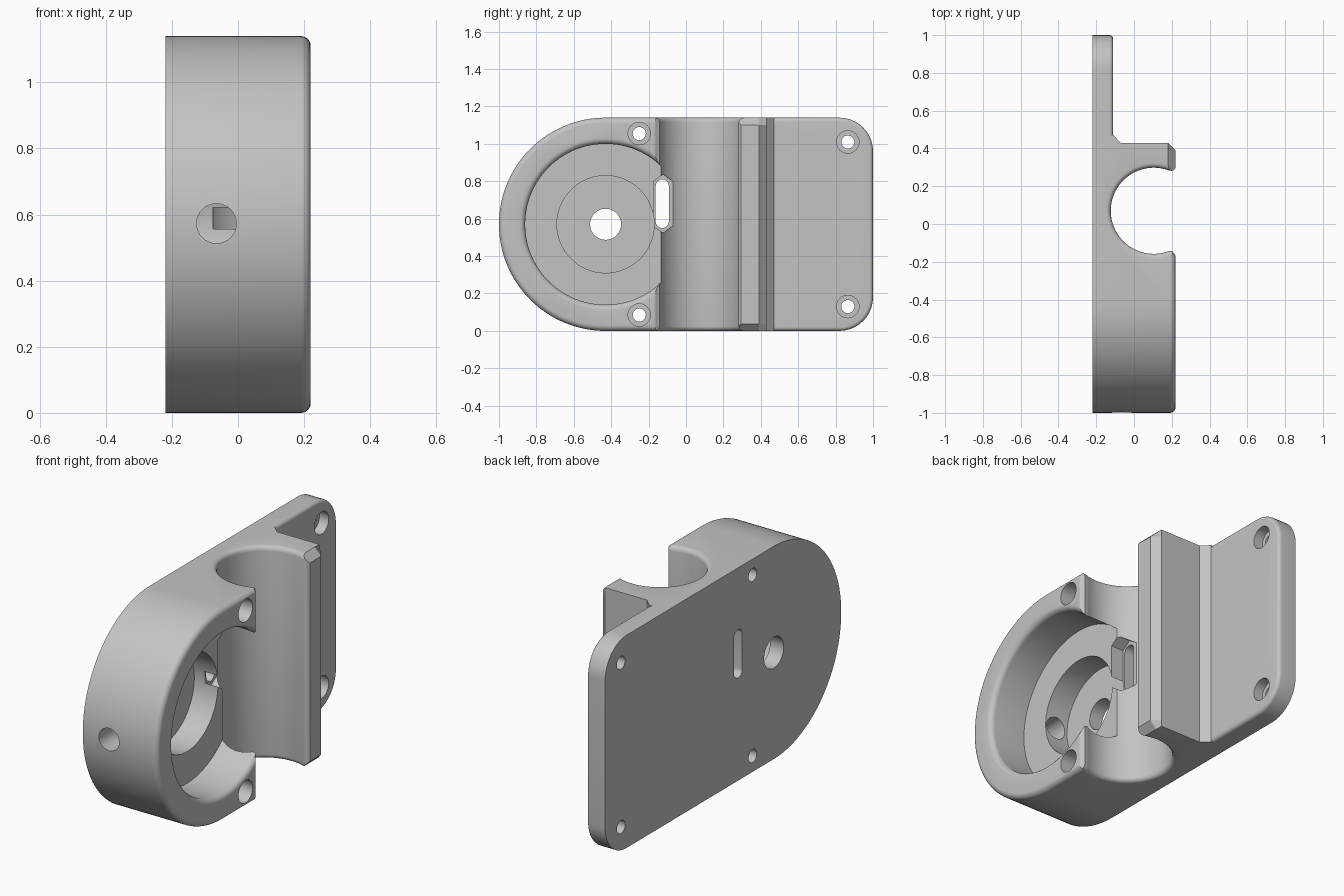
import bpy, bmesh, math
from math import sin, cos, pi

if "Cube" in bpy.data.objects:
    bpy.data.objects.remove(bpy.data.objects["Cube"])

H = 1.14            # overall height
MID = H / 2
BACK = -0.22        # rear face x
TOP = 0.22          # front face x

grey = bpy.data.materials.new("plain grey")
grey.diffuse_color = (0.55, 0.55, 0.55, 1)
grey.use_nodes = True
grey.node_tree.nodes["Principled BSDF"].inputs["Base Color"].default_value = grey.diffuse_color


def stack(name, loops):
    """Bridge equal-length point loops and cap both ends."""
    bm = bmesh.new()
    rows = [[bm.verts.new(p) for p in loop] for loop in loops]
    n = len(rows[0])
    for a, b in zip(rows, rows[1:]):
        for i in range(n):
            j = (i + 1) % n
            bm.faces.new((a[i], a[j], b[j], b[i]))
    bm.faces.new(rows[0][::-1])
    bm.faces.new(rows[-1])
    bmesh.ops.recalc_face_normals(bm, faces=bm.faces)
    mesh = bpy.data.meshes.new(name)
    bm.to_mesh(mesh)
    bm.free()
    ob = bpy.data.objects.new(name, mesh)
    bpy.context.collection.objects.link(ob)
    mesh.materials.append(grey)
    return ob


def lathe(name, y, z, profile, n=48):
    """Solid turned around an axis parallel to x; profile is (x, radius)."""
    return stack(name, [[(x, y + r * cos(2 * pi * i / n), z + r * sin(2 * pi * i / n))
                         for i in range(n)] for x, r in profile])


def combine(target, other, operation):
    mod = target.modifiers.new("combine", 'BOOLEAN')
    mod.operation = operation
    mod.solver = 'EXACT'
    mod.object = other
    bpy.context.view_layer.objects.active = target
    bpy.ops.object.modifier_apply(modifier=mod.name)
    bpy.data.objects.remove(other)


def arc(cy, cz, r, a0, a1, n):
    return [(cy + r * cos(math.radians(a0 + (a1 - a0) * i / n)),
             cz + r * sin(math.radians(a0 + (a1 - a0) * i / n))) for i in range(n + 1)]


def outline(end, corner, inset):
    """Half-round on the left, rounded corners on the right."""
    r = corner - inset
    return (arc(-0.43, MID, MID - inset, 90, 270, 64)
            + arc(end - corner, corner, r, -90, 0, 10)
            + arc(end - corner, H - corner, r, 0, 90, 10))


def rounded_slab(name, end, corner, top, fillet):
    steps = [(BACK, 0)] + [(top - fillet + fillet * sin(a), fillet * (1 - cos(a)))
                           for a in [i * pi / 12 for i in range(7)]]
    return stack(name, [[(x, y, z) for y, z in outline(end, corner, d)] for x, d in steps])


# Base plate and round housing
body = rounded_slab("mount_body", 1.0, 0.18, -0.11, 0.02)
combine(body, rounded_slab("housing", 0.0, 0.04, TOP, 0.03), 'UNION')

# Clamp arm with chamfered tip and ends
arm_profile = [(BACK, -0.04), (TOP, -0.04), (TOP, 0.39), (0.18, 0.43),
               (-0.07, 0.43), (-0.11, 0.47), (BACK, 0.47)]
arm = stack("clamp_arm", [[(min(x, lim), y, z) for x, y in arm_profile]
                          for z, lim in ((0, 0.181), (0.038, TOP), (H - 0.038, TOP), (H, 0.181))])
combine(body, arm, 'UNION')


# Tube trough, flared at both ends and along the lips
def trough_loop(z, grow):
    cx, cy, r = 0.105, 0.07, 0.228 + grow
    a = 70
    pts = arc(cx, cy, r, a, 360 - a, 60)
    x, y = pts[-1]
    low = [(x + 0.02, y + 0.002), (0.208, y - 0.008), (0.217, y - 0.018),
           (0.221, y - 0.032), (0.4, y - 0.032)]
    x, y = pts[0]
    high = [(0.4, y + 0.012), (0.221, y + 0.012), (0.21, y), (x + 0.015, y - 0.003)]
    return [(px, py, z) for px, py in pts + low + high]


f = 0.025
ends = [(f - f * sin(a), f * (1 - cos(a))) for a in [i * pi / 10 for i in range(6)]]
levels = [(-0.1, f)] + ends[::-1] + [(H - z, g) for z, g in ends] + [(H + 0.1, f)]
combine(body, stack("trough_cutter", [trough_loop(z, g) for z, g in levels]), 'DIFFERENCE')

# Stepped round recess with centre hole and rounded lip
lip = [(0.19 + 0.03 * sin(a), 0.43 + 0.03 * (1 - cos(a))) for a in [i * pi / 12 for i in range(7)]]
combine(body, lathe("recess_cutter", -0.43, MID,
                    [(-0.4, 0.083), (-0.14, 0.083), (-0.14, 0.26), (0.0, 0.26), (0.0, 0.43)]
                    + lip + [(0.4, 0.46)], 96), 'DIFFERENCE')

# Counterbored screw holes
for y, dz, step in ((-0.25, 0.085, -0.11), (0.865, 0.13, -0.165)):
    for z in (dz, H - dz):
        combine(body, lathe("screw_cutter", y, z, [(-0.4, 0.035), (step, 0.035),
                                                   (step, 0.06), (0.4, 0.06)], 32), 'DIFFERENCE')

# Slot through the back and hexagonal pocket above it
slot = arc(-0.127, 0.775, 0.035, 0, 180, 12) + arc(-0.127, 0.585, 0.035, 180, 360, 12)
combine(body, stack("slot_cutter", [[(x, y, z) for y, z in slot] for x in (-0.4, 0.0)]), 'DIFFERENCE')
pocket = [(-0.175, 0.56), (-0.123, 0.525), (-0.07, 0.56),
          (-0.07, 0.80), (-0.123, 0.835), (-0.175, 0.80)]
combine(body, stack("pocket_cutter", [[(x, y, z) for y, z in pocket] for x in (-0.075, 0.15)]), 'DIFFERENCE')

# Side hole through the round wall
ring = arc(-0.065, 0.573, 0.06, 0, 348.75, 31)
combine(body, stack("side_hole_cutter", [[(x, y, z) for x, z in ring] for y in (-1.2, -0.5)]), 'DIFFERENCE')

# Smooth curved faces, keep crisp edges
bpy.ops.object.select_all(action='DESELECT')
body.select_set(True)
bpy.context.view_layer.objects.active = body
bpy.ops.object.shade_smooth_by_angle(angle=math.radians(25))
